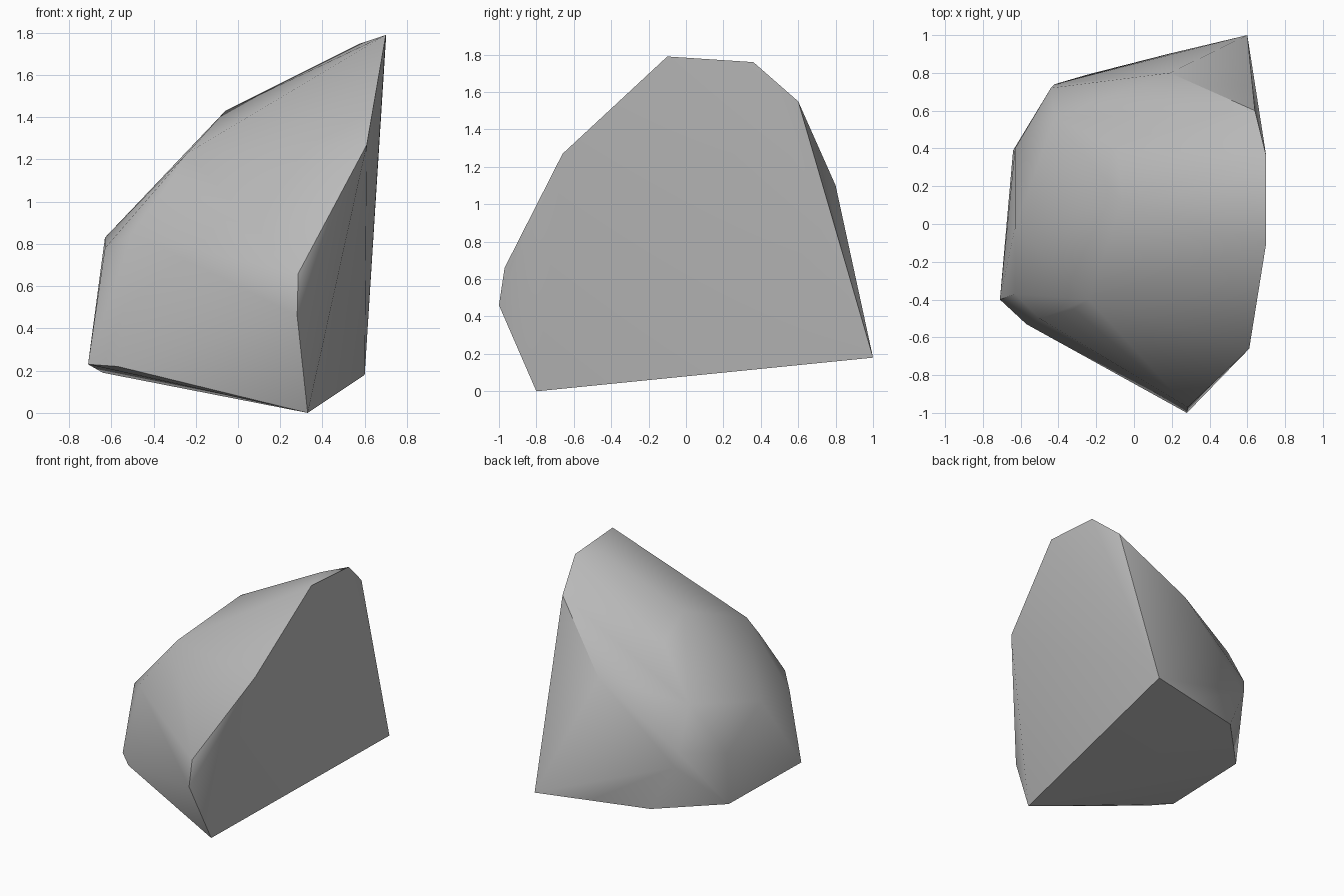
import bpy, bmesh
from math import radians

cube = bpy.data.objects.get("Cube")
if cube:
    bpy.data.objects.remove(cube, do_unlink=True)

# Stone material
grey = bpy.data.materials.new("stone grey")
grey.use_nodes = True
colour = (0.5, 0.5, 0.5, 1)
grey.diffuse_color = colour
grey.node_tree.nodes["Principled BSDF"].inputs["Base Color"].default_value = colour

# Rim of the broad split face, then the underside, then the rounded back
split_face = [(.33, -.80, 0), (.60, 1, .18), (.28, -1, .46), (.285, -.97, .66),
              (.61, -.66, 1.27), (.70, -.10, 1.79), (.70, .36, 1.76), (.64, .60, 1.55)]
underside = [(-.57, -.53, .22), (-.71, -.40, .23), (-.64, .39, .19),
             (-.25, .79, .20), (.18, .90, .20)]
weathered_side = [(-.42, .74, .55), (-.44, .72, .66), (-.63, .40, .58),
                  (-.63, -.02, .83), (-.63, -.37, .78), (-.50, -.50, .85),
                  (-.32, -.45, 1.10), (-.24, -.40, 1.23), (-.06, .12, 1.43),
                  (.58, .20, 1.75), (.19, .80, 1.10), (-.42, .56, .97),
                  (-.09, .40, 1.29)]

# Wrap the corner points in a faceted boulder
bm = bmesh.new()
for p in split_face + underside + weathered_side:
    bm.verts.new(p)
hull = bmesh.ops.convex_hull(bm, input=bm.verts)
loose = [g for g in hull["geom_interior"] if isinstance(g, bmesh.types.BMVert)]
bmesh.ops.delete(bm, geom=loose, context="VERTS")
bmesh.ops.recalc_face_normals(bm, faces=bm.faces)
mesh = bpy.data.meshes.new("boulder")
bm.to_mesh(mesh)
bm.free()
mesh.materials.append(grey)

boulder = bpy.data.objects.new("boulder", mesh)
bpy.context.collection.objects.link(boulder)

# Soft facets with crisp breaks
bpy.ops.object.select_all(action="DESELECT")
boulder.select_set(True)
bpy.context.view_layer.objects.active = boulder
bpy.ops.object.shade_smooth_by_angle(angle=radians(40))
